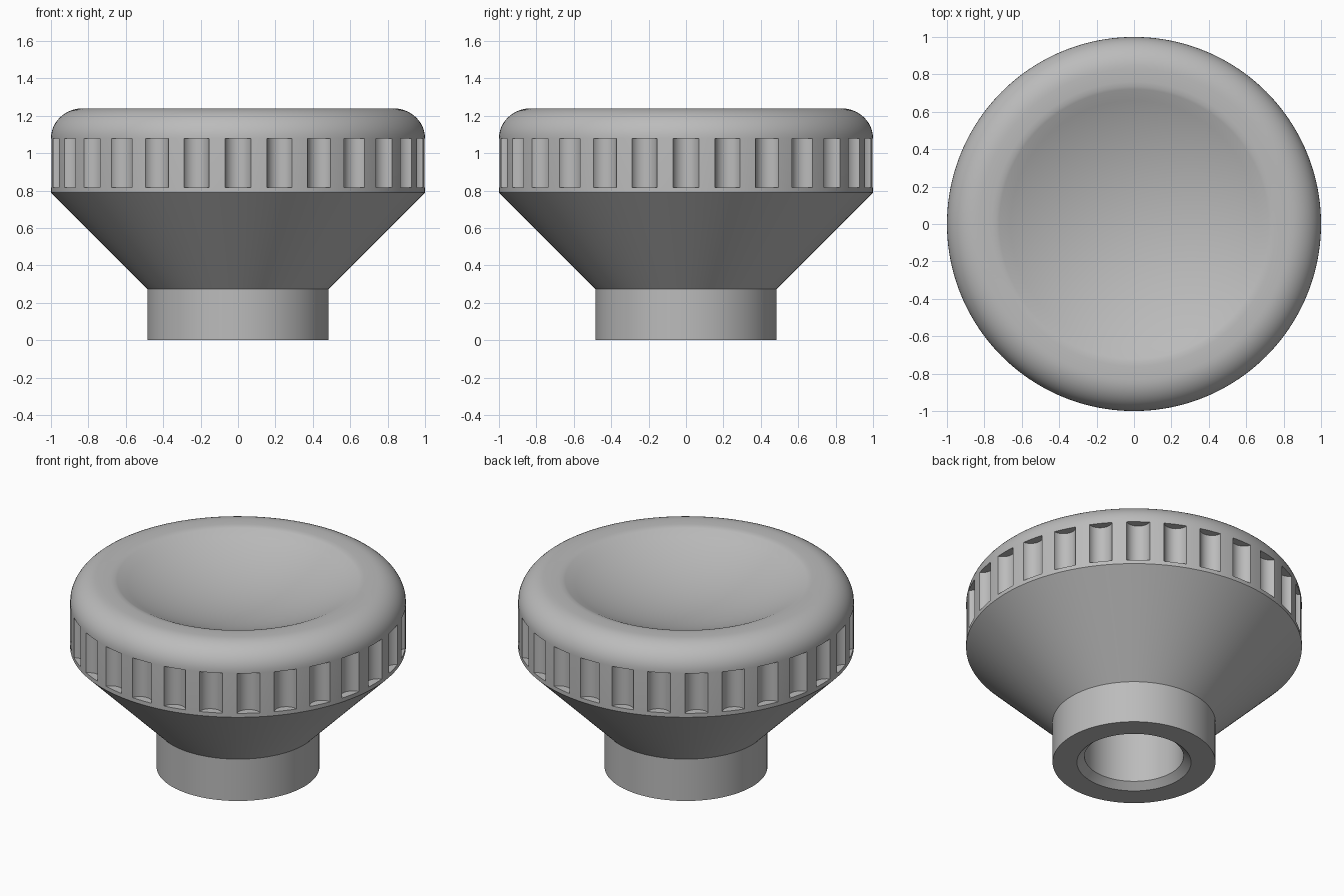
import bpy, bmesh
from math import sin, cos, tan, pi, radians, sqrt, acos
from mathutils import Vector, Matrix

cube = bpy.data.objects.get("Cube")
if cube:
    bpy.data.objects.remove(cube, do_unlink=True)

FLUTES = 28
BORE_R, FLAT_X = 0.295, 0.21
BORE_TOP, FLAT_BOTTOM = 0.75, 0.165
RIM_R, TOP_Z, DISH_R, DISH_DEPTH = 0.83, 1.24, 0.72, 0.17

grey = bpy.data.materials.new("plain grey")
grey.use_nodes = True
grey.diffuse_color = (0.5, 0.5, 0.5, 1)
grey.node_tree.nodes["Principled BSDF"].inputs["Base Color"].default_value = (0.5, 0.5, 0.5, 1)


def add_object(name, bm):
    bmesh.ops.recalc_face_normals(bm, faces=bm.faces)
    mesh = bpy.data.meshes.new(name)
    bm.to_mesh(mesh)
    bm.free()
    mesh.materials.append(grey)
    obj = bpy.data.objects.new(name, mesh)
    bpy.context.collection.objects.link(obj)
    return obj


def activate(obj):
    bpy.ops.object.select_all(action='DESELECT')
    obj.select_set(True)
    bpy.context.view_layer.objects.active = obj


def lathe(name, profile, steps):
    bm = bmesh.new()
    verts = [bm.verts.new((r, 0, z)) for r, z in profile]
    edges = [bm.edges.new(pair) for pair in zip(verts, verts[1:])]
    bmesh.ops.spin(bm, geom=verts + edges, axis=(0, 0, 1), cent=(0, 0, 0),
                   angle=2 * pi, steps=steps, use_merge=False)
    bmesh.ops.remove_doubles(bm, verts=bm.verts, dist=1e-4)
    return add_object(name, bm)


# Knob body: chamfered bore, collar, cone, grip band, rounded rim, dished top
profile = [(0, BORE_TOP), (BORE_R, BORE_TOP), (BORE_R, 0.04), (0.34, 0),
           (0.485, 0), (0.485, 0.275), (1, 0.79)]
for i in range(13):
    a = i / 12 * pi / 2
    profile.append((RIM_R + (1 - RIM_R) * cos(a), 1.08 + (TOP_Z - 1.08) * sin(a)))
profile += [(0.76, TOP_Z), (0.735, TOP_Z - 0.003)]
sphere_r = (DISH_R ** 2 + DISH_DEPTH ** 2) / (2 * DISH_DEPTH)
for i in range(13):
    r = DISH_R * (1 - i / 12)
    profile.append((r, TOP_Z - 0.008 - DISH_DEPTH + sphere_r - sqrt(sphere_r ** 2 - r * r)))
body = lathe("knob_body", profile, FLUTES * 6)

# Grip flutes: a ring of upright cylinders cut from the band
bm = bmesh.new()
for i in range(FLUTES):
    spot = Matrix.Rotation(2 * pi * i / FLUTES, 4, 'Z') @ Matrix.Translation((1.02, 0, 0.947))
    bmesh.ops.create_cone(bm, cap_ends=True, segments=32, radius1=0.073,
                          radius2=0.073, depth=0.262, matrix=spot)
cutter = add_object("flute_cutter", bm)
cutter.hide_render = True
cut = body.modifiers.new("flutes", 'BOOLEAN')
cut.operation = 'DIFFERENCE'
cut.solver = 'EXACT'
cut.object = cutter
activate(body)
bpy.ops.object.modifier_apply(modifier=cut.name)
bpy.data.objects.remove(cutter, do_unlink=True)

# Flat side of the shaft hole: a circle segment filling one side of the bore
bm = bmesh.new()
outer = BORE_R + 0.005
half = acos(FLAT_X / outer)
arc = [half * (i / 12 - 1) for i in range(25)]
face = bm.faces.new([bm.verts.new((outer * cos(a), outer * sin(a), FLAT_BOTTOM)) for a in arc])
lift = bmesh.ops.extrude_face_region(bm, geom=[face], use_keep_orig=True)["geom"]
bmesh.ops.translate(bm, vec=(0, 0, BORE_TOP + 0.01 - FLAT_BOTTOM),
                    verts=[g for g in lift if isinstance(g, bmesh.types.BMVert)])
shaft_flat = add_object("shaft_flat", bm)

for obj in (body, shaft_flat):
    activate(obj)
    bpy.ops.object.shade_smooth_by_angle(angle=radians(30))
